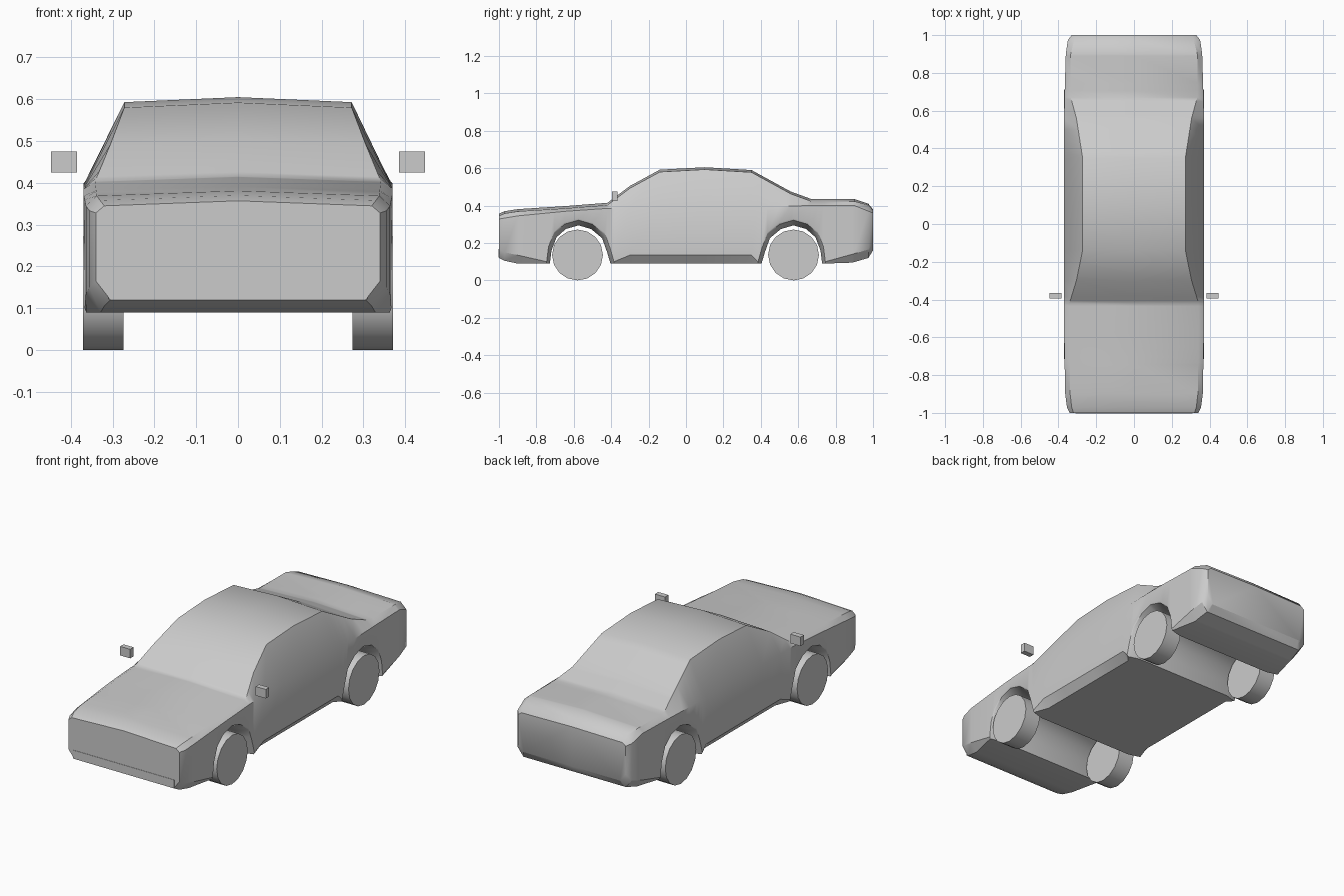
import bpy, bmesh, math
from mathutils import Matrix

cube = bpy.data.objects.get("Cube")
if cube:
    bpy.data.objects.remove(cube, do_unlink=True)

grey = bpy.data.materials.new("plain grey")
grey.use_nodes = True
colour = (0.6, 0.6, 0.6, 1)
grey.diffuse_color = colour
grey.node_tree.nodes["Principled BSDF"].inputs["Base Color"].default_value = colour


def finish(name, bm, angle=35):
    """Turn a bmesh into a shaded object."""
    bmesh.ops.recalc_face_normals(bm, faces=bm.faces)
    mesh = bpy.data.meshes.new(name)
    bm.to_mesh(mesh)
    bm.free()
    mesh.materials.append(grey)
    obj = bpy.data.objects.new(name, mesh)
    bpy.context.collection.objects.link(obj)
    bpy.ops.object.select_all(action="DESELECT")
    obj.select_set(True)
    bpy.context.view_layer.objects.active = obj
    bpy.ops.object.shade_smooth_by_angle(angle=math.radians(angle))
    return obj


def box(name, centre, size):
    bm = bmesh.new()
    bmesh.ops.create_cube(bm, size=1, matrix=Matrix.Translation(centre) @ Matrix.Diagonal((*size, 1)))
    return finish(name, bm, 20)


def follow(curve, y):
    """Read a height or width off a line of (y, value) points."""
    for (y0, v0), (y1, v1) in zip(curve, curve[1:]):
        if y <= y1:
            return v0 + (v1 - v0) * max(0, y - y0) / (y1 - y0)
    return curve[-1][1]


# Body lines along the length of the car
front_arch = [(-.745, .09), (-.735, .17), (-.705, .25), (-.65, .3), (-.575, .322),
              (-.5, .3), (-.435, .245), (-.405, .16), (-.385, .09)]
rear_arch = [(-y, z) for y, z in reversed(front_arch)]
sill = [(-1, .12), (-.97, .105), (-.9, .09)] + front_arch + rear_arch + [(.89, .095), (.975, .12), (1, .16)]
top_line = [(-1, .357), (-.97, .37), (-.9, .381), (-.65, .397), (-.42, .415), (-.3, .505), (-.14, .592),
            (.1, .605), (.35, .59), (.56, .475), (.67, .435), (.9, .435), (.975, .41), (1, .38)]
edge_drop = [(-1, .012), (.9, .012), (1, .005)]
edge_width = [(-1, .32), (-.97, .33), (-.9, .338), (-.42, .342), (-.3, .305), (-.14, .272),
              (.35, .272), (.56, .305), (.67, .335), (.9, .335), (1, .31)]
shoulder_line = [(-1, .328), (-.9, .345), (-.64, .37), (-.42, .385), (.1, .39), (.67, .4), (.9, .4), (1, .36)]
side_width = [(-1, .34), (-.97, .355), (-.9, .364), (-.6, .37), (.6, .37), (.9, .361), (.975, .35), (1, .33)]


def section(y):
    """Half cross-section, from the floor centre up to the roof centre."""
    low, top = follow(sill, y), follow(top_line, y)
    wide, edge = follow(side_width, y), follow(edge_width, y)
    shoulder = follow(shoulder_line, y)
    in_arch = .385 <= abs(y) <= .745
    hub = math.copysign(.575, y)
    inner_y = hub + (y - hub) * .9 if in_arch else y
    inner_z = .09 + (low - .09) * .88 if in_arch else low
    chamfer = .01 if in_arch else .045
    lip = wide - .004 if in_arch else wide - .035
    return [(0, inner_y, inner_z), (.3, inner_y, inner_z), (lip, y, low), (wide, y, low + chamfer),
            (wide, y, shoulder), (edge, y, top - follow(edge_drop, y)), (0, y, top)]


# Lofted body with arches running right across underneath
stations = sorted({y for line in (sill, top_line) for y, _ in line})
bm = bmesh.new()
rings = []
for y in stations:
    half = section(y)
    mirrored = [(-x, v, z) for x, v, z in reversed(half[1:-1])]
    rings.append([bm.verts.new(p) for p in half + mirrored])
for a, b in zip(rings, rings[1:]):
    for i in range(len(a)):
        j = (i + 1) % len(a)
        bm.faces.new((a[i], a[j], b[j], b[i]))
bm.faces.new(rings[0])
bm.faces.new(rings[-1])
finish("body", bm)

# Wheels and door mirrors on both sides
for side, sx in (("left", 1), ("right", -1)):
    for end, y in (("front", -.58), ("rear", .575)):
        bm = bmesh.new()
        place = Matrix.Translation((sx * .322, y, .136)) @ Matrix.Rotation(math.pi / 2, 4, "Y")
        bmesh.ops.create_cone(bm, cap_ends=True, segments=16, radius1=.136, radius2=.136,
                              depth=.097, matrix=place)
        finish(f"{end}_{side}_wheel", bm)
    box(f"{side}_mirror", (sx * .416, -.38, .45), (.062, .03, .05))

# Thin front bumper plate
box("front_bumper", (0, -.999, .145), (.62, .006, .046))
